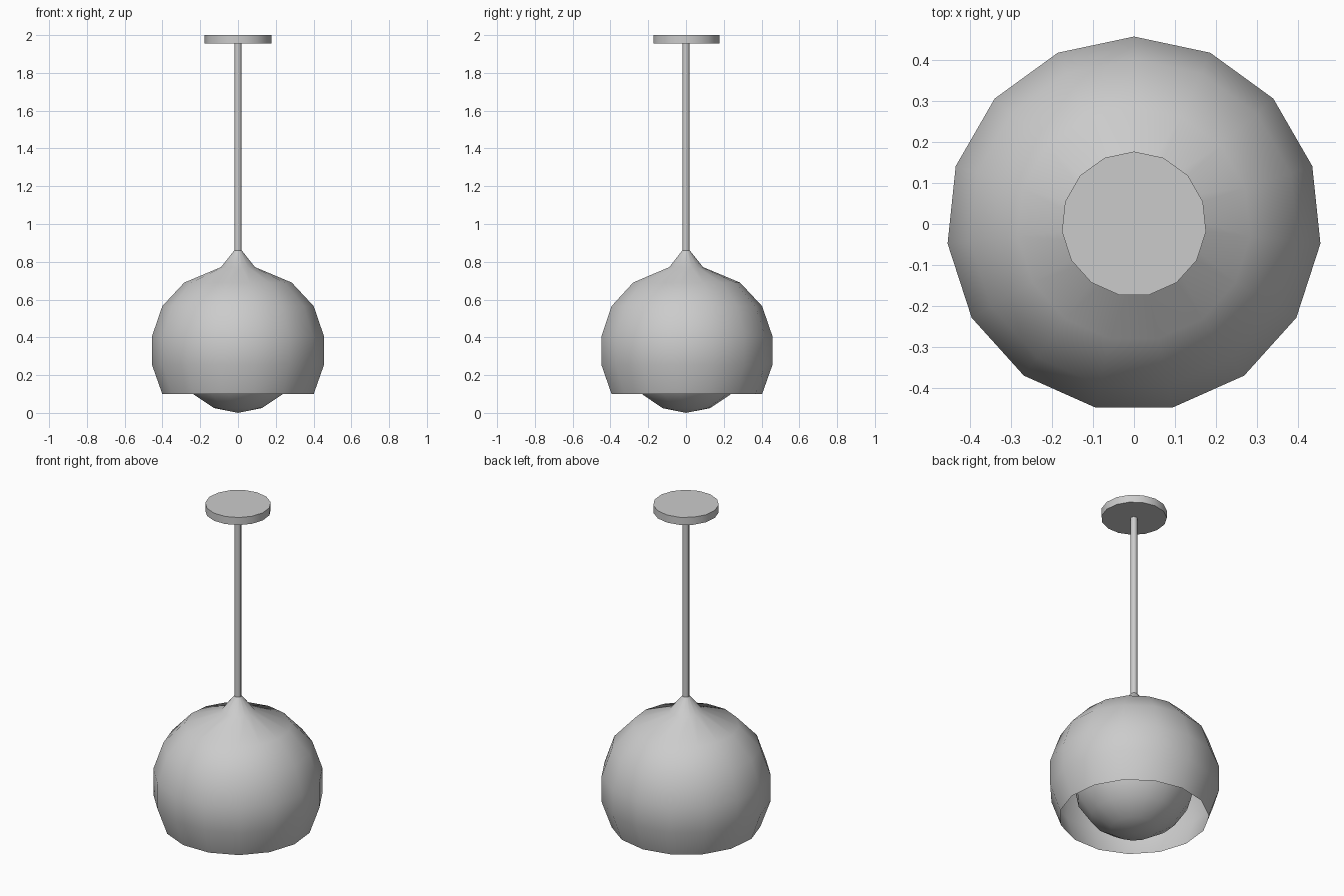
import bpy, bmesh, math

if "Cube" in bpy.data.objects:
    bpy.data.objects.remove(bpy.data.objects["Cube"])

SIDES = 15


def lathe(name, profile, sides=SIDES, cap=False, angle=40):
    """Revolve (radius, z) points around z, listed bottom to top, one vertex on +y."""
    bm = bmesh.new()
    rings = []
    for r, z in profile:
        if r == 0:
            rings.append([bm.verts.new((0, 0, z))] * sides)
            continue
        ring = []
        for i in range(sides):
            a = math.pi / 2 + 2 * math.pi * i / sides
            ring.append(bm.verts.new((r * math.cos(a), r * math.sin(a), z)))
        rings.append(ring)
    for lo, hi in zip(rings, rings[1:]):
        for i in range(sides):
            j = (i + 1) % sides
            corners = list(dict.fromkeys((lo[i], lo[j], hi[j], hi[i])))
            bm.faces.new(corners)
    if cap:
        bm.faces.new(rings[0][::-1])
        bm.faces.new(rings[-1])
    mesh = bpy.data.meshes.new(name)
    bm.to_mesh(mesh)
    bm.free()
    ob = bpy.data.objects.new(name, mesh)
    bpy.context.collection.objects.link(ob)
    bpy.ops.object.select_all(action='DESELECT')
    ob.select_set(True)
    bpy.context.view_layer.objects.active = ob
    bpy.ops.object.shade_smooth_by_angle(angle=math.radians(angle))
    return ob


# Open-bottomed shade: a single thin shell with a flared neck
lathe("shade", [(0.403, 0.10), (0.458, 0.255), (0.458, 0.405), (0.403, 0.565),
                (0.286, 0.69), (0.09, 0.772), (0.02, 0.86)], angle=60)

# Globe bulb peeking out below the shade
R = 0.332
globe = [(R * math.sin(math.pi * k / 8), R - R * math.cos(math.pi * k / 8))
         for k in range(1, 8)]
lathe("bulb", [(0, 0)] + globe + [(0, 2 * R)], angle=60)

# Hanging rod
lathe("rod", [(0.019, 0.855), (0.019, 1.96)], sides=8, cap=True, angle=60)

# Ceiling canopy
lathe("ceiling_canopy", [(0.177, 1.955), (0.177, 2.0)], cap=True)
